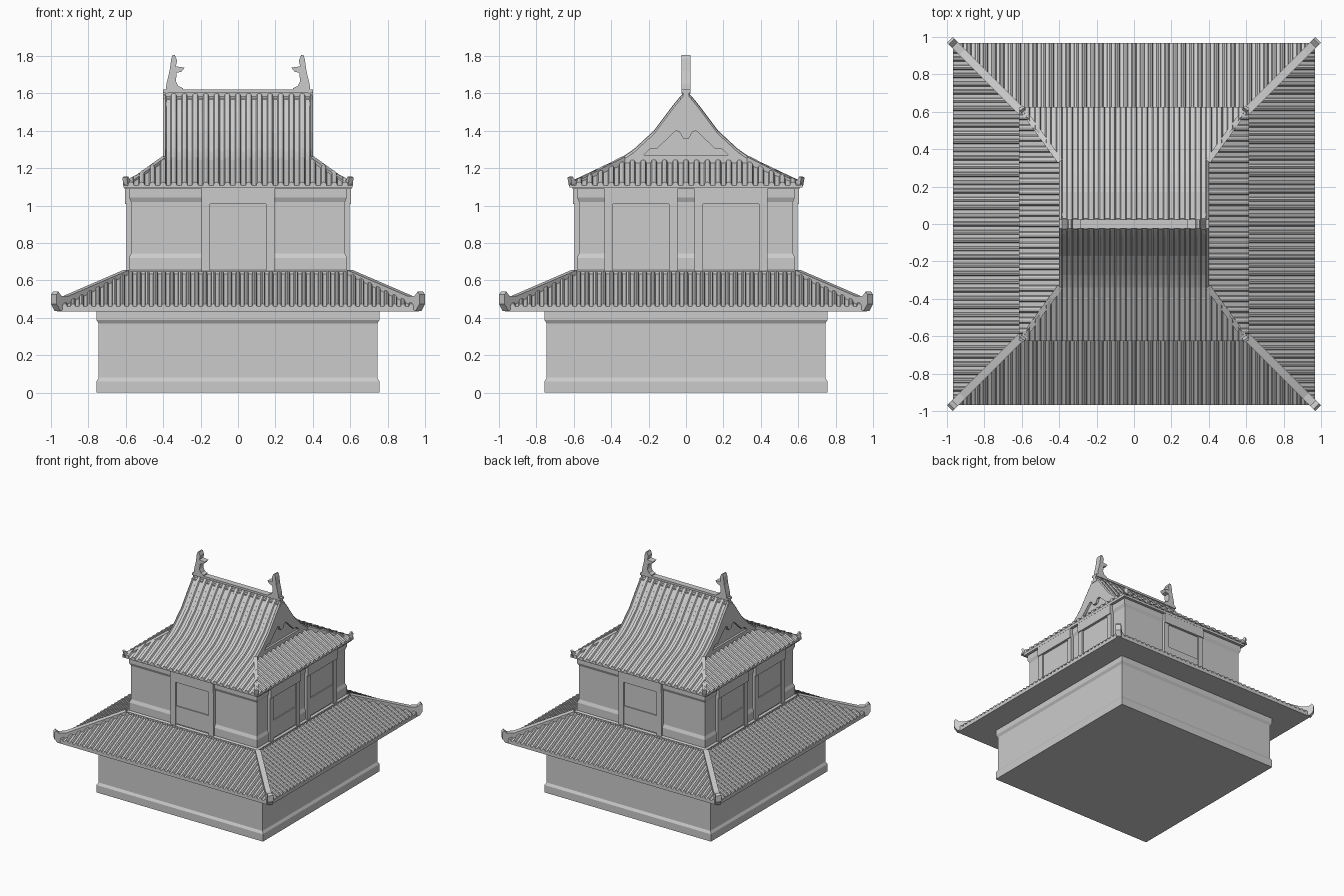
import bpy, bmesh, math
from mathutils import Vector

if "Cube" in bpy.data.objects:
    bpy.data.objects.remove(bpy.data.objects["Cube"])

stone = bpy.data.materials.new("plain_grey")
stone.diffuse_color = (0.6, 0.6, 0.6, 1)
stone.use_nodes = True
stone.node_tree.nodes["Principled BSDF"].inputs["Base Color"].default_value = stone.diffuse_color


def finish(name, bm, recalc=True):
    if recalc:
        bmesh.ops.recalc_face_normals(bm, faces=bm.faces[:])
    me = bpy.data.meshes.new(name)
    bm.to_mesh(me)
    bm.free()
    me.materials.append(stone)
    ob = bpy.data.objects.new(name, me)
    bpy.context.collection.objects.link(ob)
    return ob


def prism(name, pts, a, b, place):
    """Extrude a flat outline from depth a to depth b."""
    bm = bmesh.new()
    lo = [bm.verts.new(place(p, q, a)) for p, q in pts]
    hi = [bm.verts.new(place(p, q, b)) for p, q in pts]
    bm.faces.new(lo)
    bm.faces.new(hi[::-1])
    n = len(pts)
    for i in range(n):
        bm.faces.new((lo[i], hi[i], hi[(i + 1) % n], lo[(i + 1) % n]))
    return finish(name, bm)


def square_loft(name, prof):
    """Stack of square rings given as (half width, z)."""
    bm = bmesh.new()
    rings = [[bm.verts.new((sx * r, sy * r, z)) for sx, sy in
              ((-1, -1), (1, -1), (1, 1), (-1, 1))] for r, z in prof]
    bm.faces.new(rings[0][::-1])
    bm.faces.new(rings[-1])
    for A, B in zip(rings, rings[1:]):
        for i in range(4):
            j = (i + 1) % 4
            bm.faces.new((A[i], A[j], B[j], B[i]))
    return finish(name, bm)


# Sides: u runs along the wall, d is the distance out from the centre
SIDES = {
    "front": lambda u, d, z: (u, -d, z),
    "right": lambda u, d, z: (d, u, z),
    "back": lambda u, d, z: (-u, d, z),
    "left": lambda u, d, z: (-d, -u, z),
}


def box(name, side, u0, u1, d0, d1, z0, z1):
    return prism(name, [(u0, d0), (u1, d0), (u1, d1), (u0, d1)], z0, z1, SIDES[side])


def height(prof, d):
    for (d0, z0), (d1, z1) in zip(prof, prof[1:]):
        if d >= d1 - 1e-6:
            return z0 + (z1 - z0) * (d0 - d) / (d0 - d1)
    return prof[-1][1]


def tiles(name, side, prof, half, top_half, pitch, rise, rows, lip=0.0):
    """Ribbed roof slope, cut off along the hips."""
    rib = ((-0.5, 0), (-0.3, 0), (-0.2, 0.8), (0, 1), (0.2, 0.8), (0.3, 0))
    n = int(half / pitch) + 1
    us = [((k + o) * pitch, h * rise) for k in range(-n, n + 1) for o, h in rib]
    us = [s for s in us if abs(s[0]) < half - 1e-4]
    us = [(-half, 0)] + us + [(half, 0)]
    d0, d1 = prof[0][0], prof[-1][0]
    bm = bmesh.new()
    cols = []
    for u, h in us:
        end = d1
        if abs(u) > top_half:
            end = d0 + (d1 - d0) * (half - abs(u)) / (half - top_half)
        col = [bm.verts.new(SIDES[side](u, d0, prof[0][1] - lip))] if lip else []
        for r in range(rows + 1):
            d = d0 + (end - d0) * r / rows
            col.append(bm.verts.new(SIDES[side](u, d, height(prof, d) + h)))
        cols.append(col)
    for A, B in zip(cols, cols[1:]):
        for j in range(len(A) - 1):
            bm.faces.new((A[j], B[j], B[j + 1], A[j + 1]))
    bmesh.ops.remove_doubles(bm, verts=bm.verts[:], dist=1e-5)
    return finish(name, bm, False)


# Ground floor and lower eave slab
square_loft("base_wall", [(.757, 0), (.757, .06), (.745, .08), (.745, .37),
                          (.757, .39), (.757, .44)])
square_loft("lower_eave", [(.967, .433), (.967, .458), (.61, .632)])
# Upper floor body
square_loft("upper_floor_sill", [(.60, .62), (.60, .648), (.585, .655)])
square_loft("upper_wall", [(.583, .64), (.583, .72), (.572, .745), (.572, 1.02),
                           (.583, 1.045), (.583, 1.1)])
square_loft("upper_eave", [(.606, 1.088), (.606, 1.108), (.4, 1.215)])

# Door and window bays: one front and back, two on each side
for side, centres in (("front", [0]), ("back", [0]),
                      ("right", [-.24, .24]), ("left", [-.24, .24])):
    for c in centres:
        box("bay_back", side, c - .195, c + .195, .5, .584, .66, 1.09)
        box("bay_lintel", side, c - .195, c + .195, .5, .605, 1.01, 1.09)
        box("bay_lower_panel", side, c - .147, c + .147, .5, .592, .665, .81)
        for s in (-1, 1):
            u = sorted((c + s * .15, c + s * .195))
            box("bay_jamb", side, u[0], u[1], .5, .597, .65, 1.02)

# Tiled slopes
GABLE = [(.34, 1.243), (.28, 1.283), (.17, 1.385), (.05, 1.545), (0, 1.6)]
for side in SIDES:
    tiles("lower_tiles_" + side, side, [(.968, .46), (.61, .635)], .968, .61,
          .0441, .016, 3, .01)
    if side in ("front", "back"):
        tiles("upper_skirt_tiles_" + side, side, [(.625, 1.108), (.34, 1.243)],
              .612, .40, .0572, .018, 3, .01)
        tiles("main_tiles_" + side, side, GABLE, .40, .40, .0572, .018, 10)
    else:
        tiles("upper_skirt_tiles_" + side, side, [(.615, 1.108), (.39, 1.232)],
              .622, .34, .0572, .018, 3, .01)

# Gable walls with a raised bargeboard around a stepped opening
curve = [(-y, z) for y, z in GABLE] + GABLE[-2::-1]
opening = [(.225, 1.272), (.19, 1.305), (.155, 1.305), (.055, 1.40),
           (.035, 1.395), (.015, 1.36)]
notch = [(.225, 1.225)] + opening + [(-y, z) for y, z in opening[::-1]] + [(-.225, 1.225)]
for s in (-1, 1):
    def across(y, z, x, s=s):
        return (s * x, y, z)
    prism("gable_wall", [(-.34, 1.2)] + curve + [(.34, 1.2)], .34, .38, across)
    prism("gable_board", [(-.34, 1.225)] + curve + [(.34, 1.225)] + notch, .378, .399, across)
    prism("gable_foot", [(-.225, 1.2), (.225, 1.2), (.225, 1.27), (-.225, 1.27)],
          .36, .397, across)

# Hip ridges with upturned ends
LOW_HIP = [(0, .655), (0, .60), (.83, .455), (.95, .437), (1.0, .475), (1.0, .525),
           (.975, .54), (.93, .517), (.83, .517)]
TOP_HIP = [(0, 1.262), (0, 1.215), (.9, 1.10), (1.0, 1.105), (1.03, 1.15),
           (.99, 1.156), (.95, 1.135), (.85, 1.138)]


def hip(name, outline, start, end, width):
    for sx in (-1, 1):
        for sy in (-1, 1):
            a = Vector((sx * start[0], sy * start[1], 0))
            b = Vector((sx * end[0], sy * end[1], 0))
            side = (b - a).normalized().cross(Vector((0, 0, 1))) * width / 2
            prism(name, outline, -1, 1,
                  lambda t, z, k: a.lerp(b, t) + side * k + Vector((0, 0, z)))


hip("lower_hip_ridge", LOW_HIP, (.60, .60), (.985, .985), .042)
hip("upper_hip_ridge", TOP_HIP, (.395, .335), (.60, .617), .03)

# Main ridge
box("ridge_foot", "front", -.402, .402, -.03, .03, 1.555, 1.575)
box("ridge_wall", "front", -.40, .40, -.016, .016, 1.56, 1.61)
box("ridge_cap", "front", -.40, .40, -.025, .025, 1.603, 1.62)

# Ridge-end finials with a small inward beak
FINIAL = [(.295, 1.61), (.387, 1.60), (.383, 1.65), (.366, 1.72), (.357, 1.785),
          (.35, 1.805), (.338, 1.805), (.325, 1.775), (.333, 1.745), (.285, 1.738),
          (.302, 1.717), (.328, 1.71), (.332, 1.665), (.32, 1.64), (.295, 1.628)]
for s in (-1, 1):
    prism("ridge_finial", FINIAL, -.025, .025, lambda x, z, y: (s * x, y, z))
